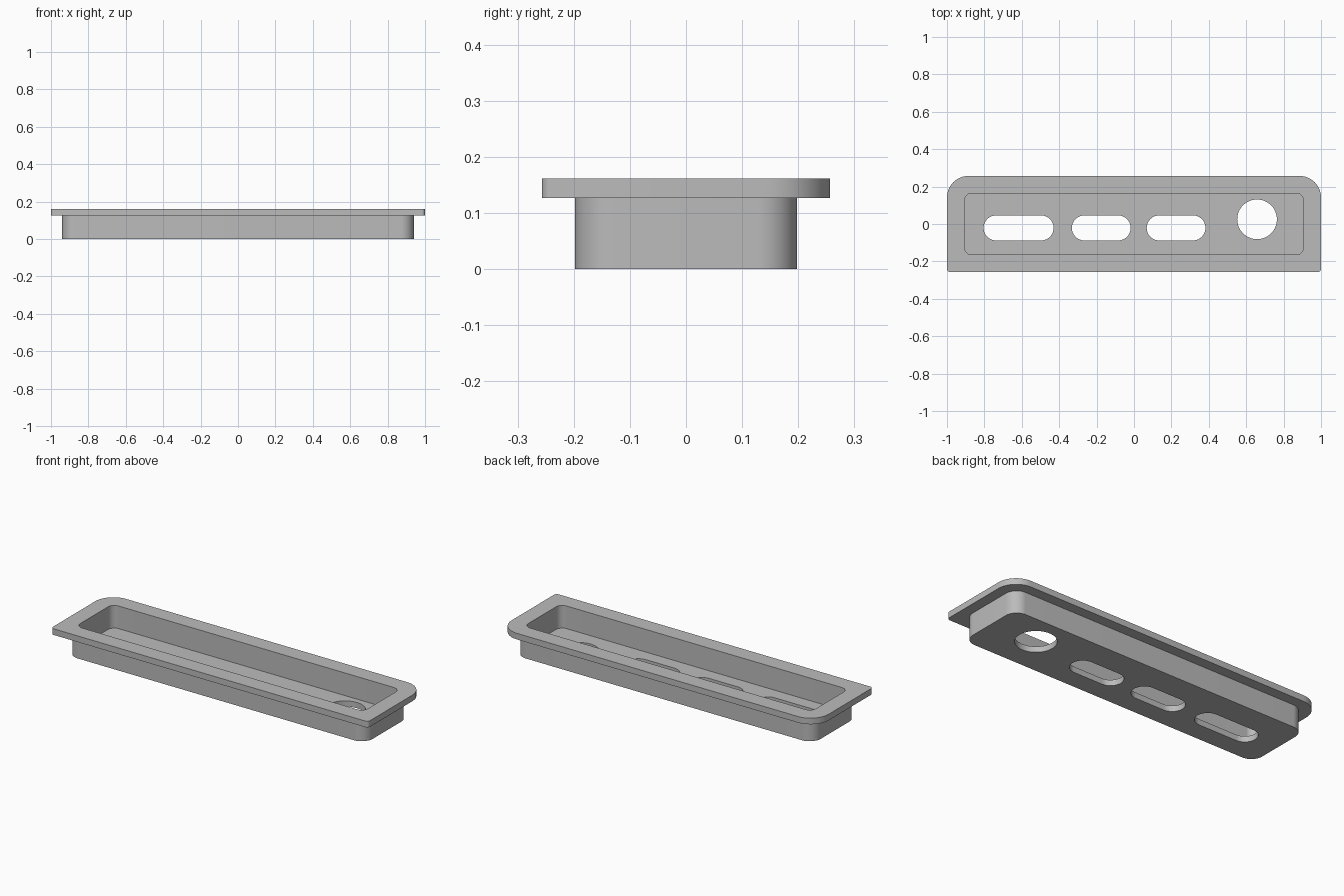
import bpy, bmesh
from math import cos, sin, pi, radians

cube = bpy.data.objects.get("Cube")
if cube:
    bpy.data.objects.remove(cube, do_unlink=True)

grey = bpy.data.materials.new("plain_grey")
grey.use_nodes = True
colour = (0.5, 0.5, 0.5, 1)
grey.diffuse_color = colour
grey.node_tree.nodes["Principled BSDF"].inputs["Base Color"].default_value = colour

TOP, FLANGE_Z, FLOOR = 0.162, 0.127, 0.033


def rounded_slab(name, x, y, half_x, half_y, z0, z1, front_r, back_r, steps=16):
    """Upright prism over a rectangle with rounded front and back corners."""
    bm = bmesh.new()
    verts = []
    corners = [(1, 1, back_r), (-1, 1, back_r), (-1, -1, front_r), (1, -1, front_r)]
    for quarter, (sx, sy, r) in enumerate(corners):
        for i in range(steps + 1):
            a = (quarter + i / steps) * pi / 2
            verts.append(bm.verts.new((x + sx * (half_x - r) + r * cos(a),
                                       y + sy * (half_y - r) + r * sin(a), z0)))
    bmesh.ops.remove_doubles(bm, verts=verts, dist=1e-5)
    base = bm.faces.new(bm.verts)
    extruded = bmesh.ops.extrude_face_region(bm, geom=[base])["geom"]
    top = [v for v in extruded if isinstance(v, bmesh.types.BMVert)]
    bmesh.ops.translate(bm, verts=top, vec=(0, 0, z1 - z0))
    bmesh.ops.recalc_face_normals(bm, faces=bm.faces)
    mesh = bpy.data.meshes.new(name)
    bm.to_mesh(mesh)
    bm.free()
    mesh.materials.append(grey)
    obj = bpy.data.objects.new(name, mesh)
    bpy.context.collection.objects.link(obj)
    return obj


def combine(target, tool, operation):
    """Apply a boolean and discard the tool object."""
    tool.hide_render = True
    bpy.context.view_layer.objects.active = target
    mod = target.modifiers.new(operation.title(), 'BOOLEAN')
    mod.operation, mod.solver, mod.object = operation, 'EXACT', tool
    bpy.ops.object.modifier_apply(modifier=mod.name)
    bpy.data.objects.remove(tool, do_unlink=True)


# Tray body with its overhanging flange
tray = rounded_slab("flanged_tray", 0, 0, 0.94, 0.198, 0, 0.145, 0.07, 0.07)
flange = rounded_slab("flange", 0, 0, 1, 0.257, FLANGE_Z, TOP, 0.018, 0.115)
combine(tray, flange, 'UNION')

# Open cavity
cavity = rounded_slab("cavity_cutter", 0, 0, 0.907, 0.164, FLOOR, 0.3, 0.04, 0.04)
combine(tray, cavity, 'DIFFERENCE')

# Three slots and a round hole through the floor: x, y, half length, radius
for x, y, half, r in [(-0.617, -0.021, 0.187, 0.067), (-0.175, -0.021, 0.157, 0.067),
                      (0.225, -0.021, 0.157, 0.067), (0.658, 0.025, 0.106, 0.106)]:
    hole = rounded_slab("hole_cutter", x, y, half, r, -0.1, 0.1, r, r)
    combine(tray, hole, 'DIFFERENCE')

# Smooth round corners, sharp rims
for o in bpy.context.selected_objects:
    o.select_set(False)
tray.select_set(True)
bpy.context.view_layer.objects.active = tray
bpy.ops.object.shade_smooth_by_angle(angle=radians(30))
